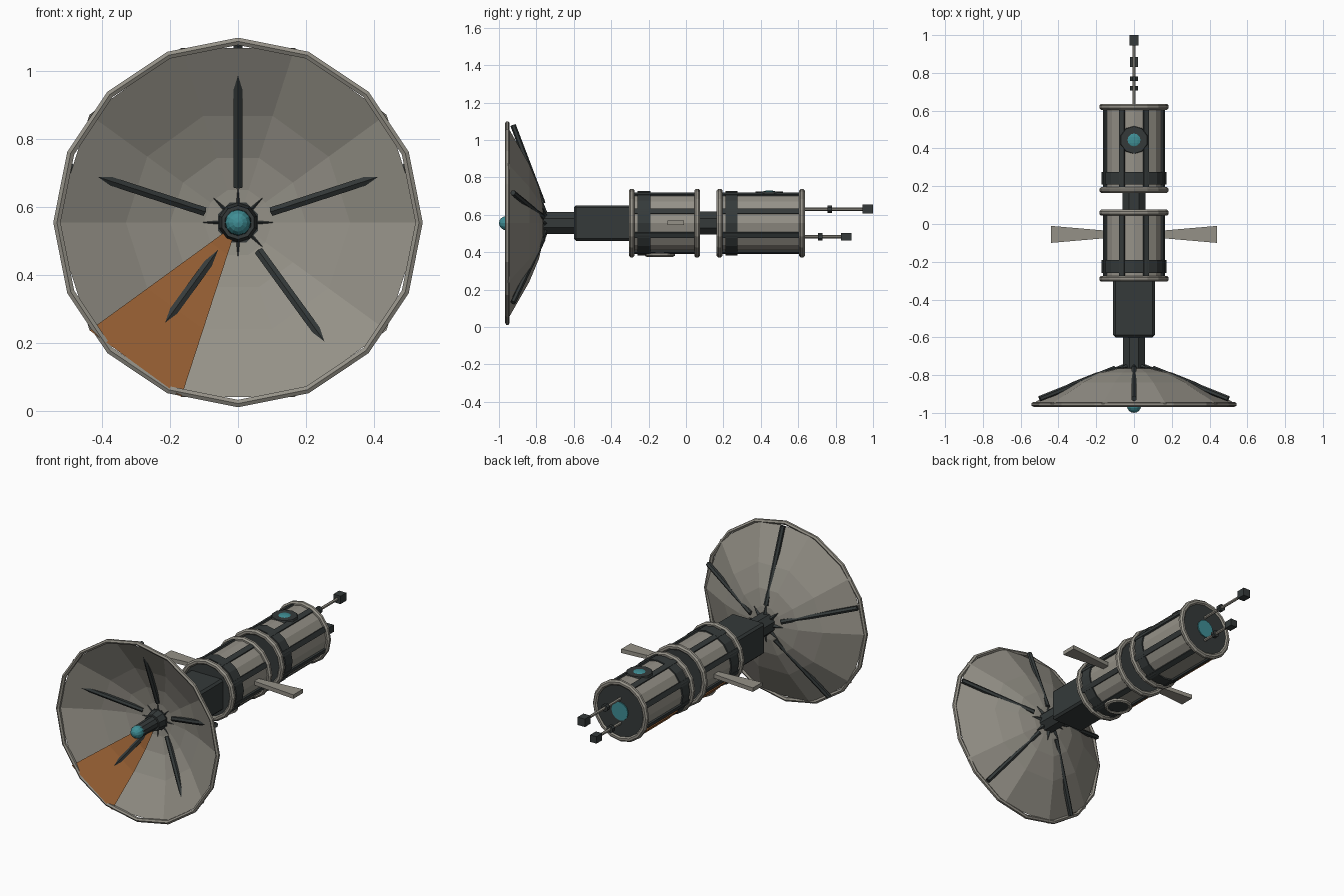
import bpy, bmesh
from math import pi, radians, sin, cos, atan2, hypot
from mathutils import Matrix, Vector

if "Cube" in bpy.data.objects:
    bpy.data.objects.remove(bpy.data.objects["Cube"])

CZ = 0.555                                   # height of the long axis
T = Matrix.Translation
AXIS = T((0, 0, CZ))
ALONG_Y = Matrix.Rotation(-pi / 2, 4, 'X')   # turns +z into +y


def material(name, rgb):
    m = bpy.data.materials.new(name)
    m.diffuse_color = (*rgb, 1)
    m.use_nodes = True
    m.node_tree.nodes["Principled BSDF"].inputs["Base Color"].default_value = m.diffuse_color
    return m


HULL = material("hull", (0.30, 0.285, 0.245))
DARK = material("dark", (0.035, 0.042, 0.042))
TEAL = material("teal", (0.05, 0.27, 0.30))
ORANGE = material("orange", (0.32, 0.12, 0.035))


def finish(name, bm, mat):
    bmesh.ops.recalc_face_normals(bm, faces=bm.faces)
    me = bpy.data.meshes.new(name)
    bm.to_mesh(me)
    bm.free()
    me.materials.append(mat)
    ob = bpy.data.objects.new(name, me)
    bpy.context.collection.objects.link(ob)
    return ob


def spin(angle):
    """Turn around the long axis; 0 is up, 90 is +x."""
    return AXIS @ Matrix.Rotation(radians(angle), 4, 'Y')


def cone(name, m, length, r1, r2, n, mat):
    """Cylinder or cone growing along local z from the matrix origin."""
    bm = bmesh.new()
    bmesh.ops.create_cone(bm, cap_ends=True, segments=n, radius1=r1, radius2=r2,
                          depth=length, matrix=m @ T((0, 0, length / 2)))
    return finish(name, bm, mat)


def tube(name, y0, y1, r, n, mat, r2=None, z=CZ, turn=0):
    m = T((0, y0, z)) @ ALONG_Y @ Matrix.Rotation(radians(turn), 4, 'Z')
    return cone(name, m, y1 - y0, r, r if r2 is None else r2, n, mat)


def box(name, m, size, mat, bevel=0):
    bm = bmesh.new()
    bmesh.ops.create_cube(bm, size=1, matrix=m @ Matrix.Diagonal((*size, 1)))
    if bevel:
        bmesh.ops.bevel(bm, geom=bm.edges[:], offset=bevel, segments=1, affect='EDGES')
    return finish(name, bm, mat)


def ball(name, c, scale, mat, u=12, v=8):
    bm = bmesh.new()
    bmesh.ops.create_uvsphere(bm, u_segments=u, v_segments=v, radius=1,
                              matrix=T(c) @ ALONG_Y @ Matrix.Diagonal((*scale, 1)))
    return finish(name, bm, mat)


def ring(name, m, R, r, n, k, mat):
    """Torus around local z."""
    bm = bmesh.new()
    g = [[bm.verts.new(m @ Vector(((R + r * cos(b)) * sin(a), (R + r * cos(b)) * cos(a), r * sin(b))))
          for b in (2 * pi * (j + 0.5) / k for j in range(k))]
         for a in (2 * pi * i / n for i in range(n))]
    for i in range(n):
        for j in range(k):
            i2, j2 = (i + 1) % n, (j + 1) % k
            bm.faces.new((g[i][j], g[i2][j], g[i2][j2], g[i][j2]))
    return finish(name, bm, mat)


def dish_sheet(name, profile, angles, mat):
    """Faceted sheet: profile of (radius, y) swept over the given angles."""
    bm = bmesh.new()
    rows = [[bm.verts.new((r * sin(a), y, CZ + r * cos(a))) for r, y in profile]
            for a in map(radians, angles)]
    for p, q in zip(rows, rows[1:]):
        for j in range(len(profile) - 1):
            bm.faces.new((p[j], q[j], q[j + 1], p[j + 1]))
    bmesh.ops.remove_doubles(bm, verts=bm.verts, dist=1e-4)
    return finish(name, bm, mat)


# Dish, rim and the coloured sector
PROFILE = [(0.0, -0.758), (0.10, -0.765), (0.20, -0.786), (0.33, -0.838), (0.54, -0.952)]
dish_sheet("dish", PROFILE, range(18, 379, 36), HULL)
ring("dish_rim", T((0, -0.955, CZ)) @ ALONG_Y, 0.533, 0.0125, 16, 6, HULL)
dish_sheet("dish_sector", [(r, y - 0.013) for r, y in PROFILE[1:]], (198, 234), ORANGE)
dish_sheet("dish_sector_tip", [(0.02, -0.773), (0.10, -0.778)], (198, 234), ORANGE)

# Straight ribs piercing the dish
a, b = Vector((0, -0.765, 0.105)), Vector((0, -0.925, 0.525))
d = b - a
for i in range(5):
    m = spin(72 * i) @ T(a) @ d.to_track_quat('Z', 'Y').to_matrix().to_4x4()
    cone(f"dish_rib_{i}", m, d.length, 0.015, 0.015, 6, DARK)

# Feed horn with glowing tip
tube("feed_base", -0.82, -0.755, 0.05, 10, DARK, 0.06)
tube("feed_stem", -0.955, -0.80, 0.036, 10, DARK, 0.04)
ball("feed_tip", (0, -0.96, CZ), (0.038, 0.038, 0.04), TEAL)

# Small spikes where the dish meets the neck
for i in range(8):
    m = spin(45 * i) @ T((0, -0.752, 0.04)) @ Matrix.Rotation(radians(10), 4, 'X')
    cone(f"hub_spike_{i}", m, 0.075, 0.016, 0.001, 4, DARK)

# Neck and gearbox
tube("neck", -0.765, -0.58, 0.064, 8, DARK, turn=22.5)
box("gear_block", T((0, -0.445, CZ)), (0.22, 0.31, 0.19), DARK, 0.012)
tube("module_link", 0.05, 0.19, 0.067, 8, DARK, turn=22.5)


def module(name, y0, y1, band):
    """Hull drum with end rings, a dark band and eight lengthwise strips."""
    tube(name + "_body", y0, y1, 0.165, 16, HULL)
    for tag, y in (("front", y0), ("rear", y1)):
        ring(f"{name}_{tag}_ring", T((0, y, CZ)) @ ALONG_Y, 0.168, 0.017, 16, 8, HULL)
    for tag, y in (("front", y0 - 0.008), ("rear", y1 - 0.002)):
        tube(f"{name}_{tag}_cap", y, y + 0.010, 0.162, 16, DARK)
    tube(name + "_band", band[0], band[1], 0.173, 16, DARK)
    for i in range(8):
        box(f"{name}_strip_{i}", spin(22.5 + 45 * i) @ T((0, (y0 + y1) / 2, 0.163)),
            (0.03, y1 - y0, 0.018), DARK)


module("front_module", -0.29, 0.06, (-0.26, -0.19))
module("rear_module", 0.18, 0.62, (0.21, 0.275))

# Coloured hull patches on the lower left
for name, y0, y1 in (("front_patch", -0.17, 0.03), ("rear_patch", 0.29, 0.56)):
    box(name, spin(225) @ T((0, (y0 + y1) / 2, 0.163)), (0.09, y1 - y0, 0.014), ORANGE)

# Side fins, wider at the tip
for tag, s in (("left", -1), ("right", 1)):
    bm = bmesh.new()
    f = bm.faces.new([bm.verts.new((s * x, y, CZ - 0.011)) for x, y in
                      ((0.15, -0.075), (0.44, -0.10), (0.44, -0.01), (0.15, -0.035))])
    ext = bmesh.ops.extrude_face_region(bm, geom=[f])
    bmesh.ops.translate(bm, vec=(0, 0, 0.024),
                        verts=[v for v in ext["geom"] if isinstance(v, bmesh.types.BMVert)])
    finish(tag + "_fin", bm, HULL)

# Porthole on top of the rear module
cone("porthole_frame", T((0, 0.445, 0.69)), 0.034, 0.082, 0.072, 10, DARK)
ball("porthole_lens", (0, 0.445, 0.718), (0.04, 0.012, 0.04), TEAL)

# Hatch ring under the front module
ring("hatch_ring", T((0, -0.14, 0.387)), 0.07, 0.012, 12, 6, HULL)
cone("hatch_disc", T((0, -0.14, 0.384)), 0.02, 0.068, 0.068, 12, DARK)

# Rear light and two antennas
tube("rear_light", 0.62, 0.634, 0.055, 12, TEAL)
for name, z, tip, collar, w in (("upper", 0.63, 1.0, 0.768, 0.024), ("lower", 0.482, 0.885, 0.718, 0.021)):
    tube(name + "_antenna_rod", 0.61, tip - 0.02, 0.009, 6, HULL, z=z)
    box(name + "_antenna_tip", T((0, tip - 0.0275, z)), (w * 2, 0.055, w * 2), DARK)
    tube(name + "_antenna_collar", collar - 0.012, collar + 0.012, 0.022, 8, DARK, z=z, turn=22.5)
